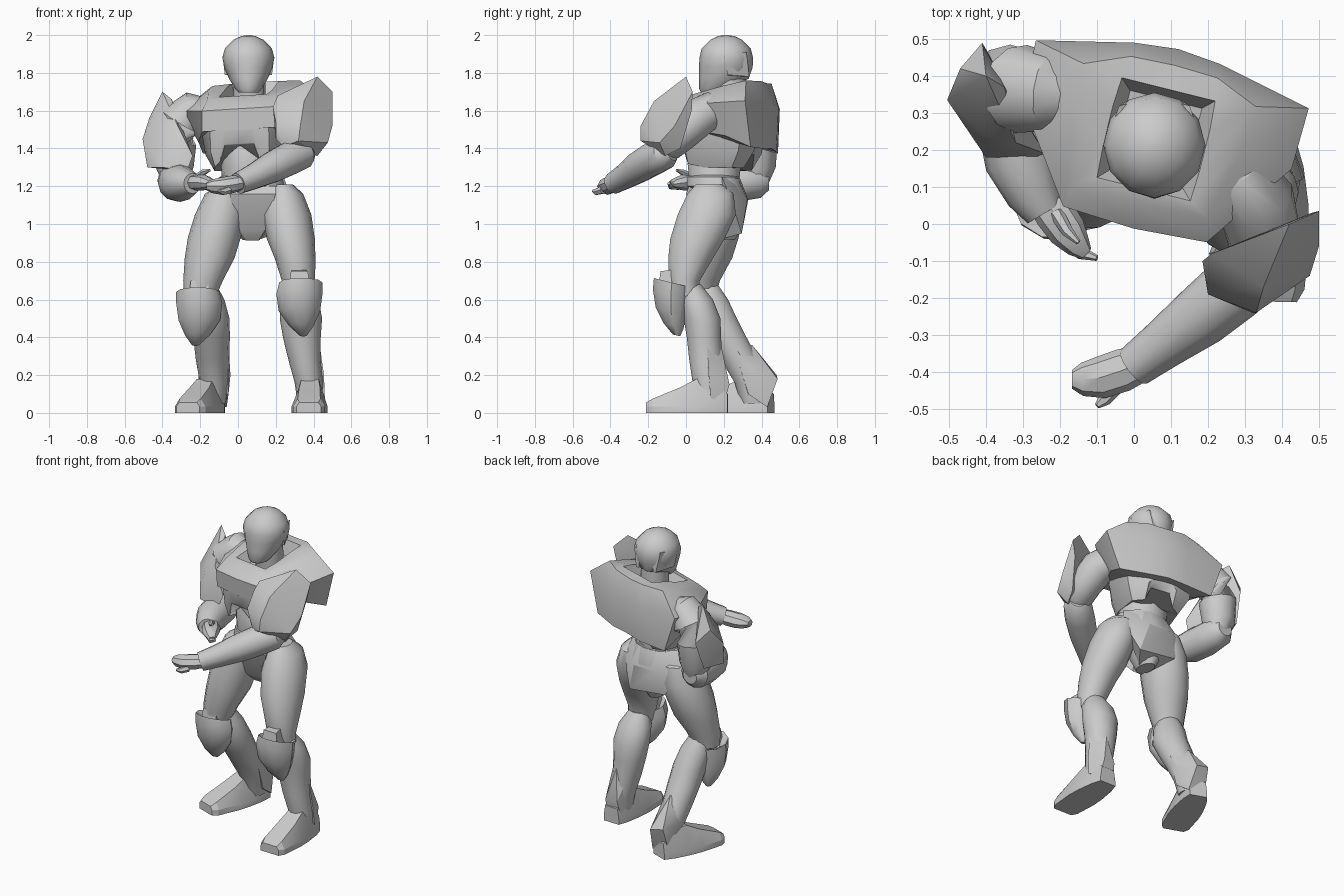
import bpy, bmesh, math
from mathutils import Vector, Matrix

grey = bpy.data.materials.new("plain_grey")
grey.diffuse_color = (0.6, 0.6, 0.6, 1)


def finish(name, bm, angle=35):
    bmesh.ops.recalc_face_normals(bm, faces=bm.faces)
    mesh = bpy.data.meshes.new(name)
    bm.to_mesh(mesh)
    bm.free()
    mesh.materials.append(grey)
    ob = bpy.data.objects.new(name, mesh)
    bpy.context.collection.objects.link(ob)
    bpy.ops.object.select_all(action='DESELECT')
    bpy.context.view_layer.objects.active = ob
    ob.select_set(True)
    bpy.ops.object.shade_smooth_by_angle(angle=math.radians(angle))
    return ob


def loft(name, rings, angle=35):
    """Skin closed rings of equal length and cap both ends."""
    bm = bmesh.new()
    vs = [[bm.verts.new(p) for p in r] for r in rings]
    n = len(rings[0])
    for a, b in zip(vs, vs[1:]):
        for i in range(n):
            j = (i + 1) % n
            bm.faces.new((a[i], a[j], b[j], b[i]))
    bm.faces.new(vs[0])
    bm.faces.new(vs[-1])
    return finish(name, bm, angle)


def stack(name, levels, n=14, angle=35, tilt=0):
    """Horizontal ellipses: (x, y, z, half width, half depth); tilt raises the front."""
    return loft(name, [[(x + w * math.cos(math.tau * i / n), y + d * math.sin(math.tau * i / n),
                         z - tilt * d * math.sin(math.tau * i / n))
                        for i in range(n)] for x, y, z, w, d in levels], angle)


def tube(name, pts, n=12, flat=1.0):
    """Round rings square to a path: (x, y, z, radius)."""
    P = [Vector(p[:3]) for p in pts]
    rings = []
    for i, p in enumerate(P):
        t = (P[min(i + 1, len(P) - 1)] - P[max(i - 1, 0)]).normalized()
        ref = Vector((0, 0, 1)) if abs(t.z) < 0.9 else Vector((0, 1, 0))
        u = t.cross(ref).normalized()
        v = u.cross(t)
        r = pts[i][3]
        rings.append([p + u * r * math.cos(math.tau * k / n) + v * r * flat * math.sin(math.tau * k / n)
                      for k in range(n)])
    return loft(name, rings)


def hull(name, pts, angle=28):
    bm = bmesh.new()
    for p in pts:
        bm.verts.new(p)
    bmesh.ops.convex_hull(bm, input=bm.verts)
    bmesh.ops.delete(bm, geom=[v for v in bm.verts if not v.link_faces], context='VERTS')
    return finish(name, bm, angle)


# Torso frame: turned about the vertical, one shoulder slightly higher
turn = Matrix.Rotation(math.radians(-14), 3, 'Z')


def body_ring(half):
    """Mirror a half outline (back centre to front centre) into a full ring."""
    full = half + [(-x, y, z) for x, y, z in half[-2:0:-1]]
    return [Vector((0.06, 0.23, 0)) + turn @ Vector((x, y, z + 0.06 * x)) for x, y, z in full]


# Chest yoke with square collar well
loft("chest_yoke", [body_ring(r) for r in (
    [(0, .1, 1.42), (.1, .1, 1.42), (.2, .08, 1.42), (.2, -.02, 1.45), (.15, -.15, 1.5), (0, -.16, 1.5)],
    [(0, .23, 1.40), (.12, .225, 1.39), (.30, .19, 1.39), (.29, .05, 1.45), (.2, -.23, 1.5), (0, -.24, 1.5)],
    [(0, .25, 1.62), (.12, .238, 1.62), (.38, .18, 1.63), (.375, .01, 1.62), (.2, -.238, 1.61), (0, -.25, 1.61)],
    [(0, .205, 1.745), (.12, .2, 1.75), (.24, .15, 1.745), (.23, .03, 1.72), (.185, -.175, 1.67), (0, -.18, 1.67)],
    [(0, .138, 1.75), (.13, .138, 1.75), (.135, .06, 1.735), (.135, -.05, 1.70), (.13, -.14, 1.68), (0, -.14, 1.68)],
    [(0, .11, 1.66), (.1, .11, 1.66), (.1, .05, 1.65), (.1, -.04, 1.63), (.1, -.11, 1.62), (0, -.11, 1.62)],
)], 42)

# Rib cage with raised notches front and back
loft("rib_cage", [body_ring(r) for r in (
    [(0, .17, 1.5), (.06, .17, 1.5), (.1, .165, 1.5), (.22, .11, 1.5), (.235, -.1, 1.5), (.16, -.22, 1.5),
     (.08, -.235, 1.5), (.075, -.235, 1.5), (0, -.235, 1.5)],
    [(0, .16, 1.41), (.06, .16, 1.41), (.09, .155, 1.38), (.2, .1, 1.38), (.215, -.1, 1.38), (.16, -.205, 1.39),
     (.1, -.225, 1.39), (.08, -.225, 1.425), (0, -.225, 1.425)],
    [(0, .12, 1.37), (.06, .12, 1.37), (.09, .1, 1.29), (.15, .05, 1.29), (.165, -.1, 1.29), (.14, -.19, 1.31),
     (.105, -.21, 1.34), (.08, -.22, 1.42), (0, -.22, 1.42)],
)], 40)

# Abdomen, pelvis
stack("abdomen", [(.05, .15, 1.45, .14, .12), (.05, .15, 1.37, .145, .135), (.055, .15, 1.32, .145, .145),
                  (.065, .15, 1.22, .15, .135)])
stack("hip_belt", [(.07, .145, 1.19, .15, .12), (.07, .145, 1.2, .175, .145), (.07, .145, 1.25, .165, .14),
                   (.07, .145, 1.26, .14, .115)])
stack("pelvis", [(.07, .19, .915, .045, .07), (.07, .19, .97, .08, .10), (.07, .185, 1.06, .13, .13),
                 (.07, .175, 1.15, .185, .15), (.07, .155, 1.24, .165, .135)])
hull("seat_plate", [(-.1, .21, 1.25), (.24, .19, 1.25), (-.15, .26, 1.14), (.285, .235, 1.14), (-.06, .3, .98),
                    (.2, .295, .95), (0, .33, 1.13), (.15, .325, 1.13), (.02, .19, .92), (.12, .19, .92),
                    (0, .28, 1.24), (.14, .275, 1.24)])
hull("crotch_plate", [(-.05, .03, 1.2), (.2, .015, 1.2), (-.045, .01, 1.16), (.2, 0, 1.16), (0, .07, .97),
                      (.145, .07, .97), (.04, .12, .912), (.11, .12, .912), (0, .2, 1.1), (.14, .2, 1.1)])

# Head, neck, ear plates
stack("neck", [(.06, .24, 1.6, .085, .08), (.06, .23, 1.8, .085, .09)])
stack("head", [(.055, .14, 1.695, .05, .06), (.055, .15, 1.715, .07, .08), (.055, .2, 1.77, .103, .132),
               (.055, .211, 1.83, .127, .142), (.055, .213, 1.88, .138, .142), (.055, .213, 1.93, .124, .13),
               (.055, .213, 1.975, .08, .085), (.055, .213, 1.994, .04, .045), (.055, .213, 2.0, .01, .01)],
      n=12, angle=40)
for s in (-1, 1):
    hull("ear_plate", [(.055 + s * w, y, z) for w, y, z in (
        (.137, .2, 1.89), (.095, .32, 1.91), (.125, .22, 1.79), (.07, .335, 1.78),
        (.05, .2, 1.88), (.05, .33, 1.88), (.05, .22, 1.78), (.05, .335, 1.78))])

# Thighs
stack("right_thigh", [(-.04, .16, 1.21, .05, .07), (-.06, .16, 1.16, .115, .135), (-.09, .155, 1.05, .138, .152),
                      (-.125, .135, .93, .14, .148), (-.15, .115, .82, .132, .133), (-.185, .085, .7, .105, .097),
                      (-.2, .08, .62, .085, .08)])
stack("left_thigh", [(.24, .12, 1.21, .05, .07), (.245, .13, 1.16, .1, .125), (.258, .11, 1.05, .13, .158),
                     (.28, .06, .92, .127, .147), (.302, .025, .82, .108, .122), (.32, -.01, .7, .088, .085),
                     (.325, 0, .62, .08, .07)])
# Lower legs
stack("right_shin", [(-.18, .1, .68, .065, .07), (-.165, .125, .6, .093, .1), (-.145, .16, .5, .1, .112),
                     (-.14, .215, .4, .097, .108), (-.135, .285, .28, .088, .102), (-.125, .35, .16, .077, .095),
                     (-.125, .36, .05, .06, .07)])
stack("left_shin", [(.32, .02, .68, .06, .06), (.327, .055, .6, .1, .09), (.333, .085, .5, .112, .1),
                    (.338, .095, .4, .1, .093), (.352, .105, .28, .085, .09), (.375, .12, .16, .075, .087),
                    (.38, .13, .05, .065, .07)])
# Heel guards wrapping the ankles
hull("right_heel_guard", [(-.2, .25, .36), (-.05, .25, .36), (-.13, .35, .36), (-.21, .36, .2), (-.04, .36, .2),
                          (-.17, .48, .2), (-.08, .485, .18), (-.18, .43, .03), (-.06, .43, .03),
                          (-.2, .33, .1), (-.05, .33, .1), (-.13, .26, .3)])
hull("left_heel_guard", [(.29, .11, .38), (.43, .11, .38), (.37, .19, .34), (.3, .12, .18), (.455, .12, .2),
                         (.34, .225, .15), (.42, .23, .15), (.33, .2, .05), (.43, .2, .05), (.46, .13, .08)])


# Feet: trapezoid sections from toe to heel
def foot(name, toe, heel):
    toe, heel = Vector(toe), Vector(heel)
    side = Vector(((heel - toe).y, -(heel - toe).x, 0)).normalized()
    rings = []
    for t, lo, hi, h in ((0, .065, .05, .055), (.08, .085, .06, .075), (.42, .095, .055, .135),
                         (.62, .09, .045, .18), (.85, .075, .05, .16), (1, .055, .045, .1)):
        c = toe.lerp(heel, t)
        rings.append([c - side * lo, c + side * lo, c + side * lo + Vector((0, 0, .035)),
                      c + side * hi + Vector((0, 0, h)), c - side * hi + Vector((0, 0, h)),
                      c - side * lo + Vector((0, 0, .035))])
    loft(name, rings, 20)


foot("right_foot", (-.265, .045, 0), (-.12, .45, 0))
foot("left_foot", (.375, -.21, 0), (.385, .22, 0))


# Knee guards: cupped shells, flaring to the outer side (s)
def knee(name, x, y, z, s):
    stack(name, [(x + s * .02, y + .03, z - .3, .02, .02), (x + s * .01, y + .015, z - .25, .065, .055),
                 (x, y, z - .17, .11, .085), (x, y, z - .08, .122, .1),
                 (x + s * .008, y + .005, z - .02, .115, .1), (x, y + .005, z - .035, .095, .08),
                 (x, y, z - .06, .07, .05)], n=10, angle=40, tilt=.25)
    hull(name + "_cap", [(x + a, y + b, z + c) for a, b, c in (
        (-.06, -.07, -.08), (.06, -.07, -.08), (-.045, -.055, .04), (.045, -.055, .04),
        (-.06, .04, -.08), (.06, .04, -.08), (-.03, .03, .05), (.03, .03, .05))])


knee("right_knee_guard", -.205, .055, .66, -1)
knee("left_knee_guard", .325, -.08, .71, 1)

# Left arm, reaching forward
tube("left_upper_arm", [(.23, .17, 1.62, .06), (.27, .14, 1.61, .095), (.33, .06, 1.56, .107), (.35, -.03, 1.48, .1),
                        (.35, -.1, 1.41, .085), (.34, -.13, 1.38, .05)])
tube("left_forearm", [(.37, -.07, 1.385, .05), (.34, -.11, 1.375, .085), (.27, -.175, 1.345, .09),
                      (.18, -.25, 1.3, .084), (.08, -.325, 1.25, .068), (.0, -.385, 1.215, .058)])
tube("left_hand", [(.02, -.375, 1.22, .05), (-.03, -.395, 1.21, .058), (-.09, -.415, 1.2, .057),
                   (-.14, -.42, 1.2, .045), (-.168, -.42, 1.2, .025)], 8, .8)
# Right arm, folded in front of the waist
tube("right_upper_arm", [(-.17, .35, 1.6, .07), (-.23, .355, 1.6, .105), (-.305, .365, 1.54, .12),
                         (-.335, .37, 1.43, .115), (-.335, .375, 1.3, .1), (-.33, .37, 1.2, .06)])
tube("right_forearm", [(-.335, .44, 1.23, .05), (-.335, .39, 1.23, .092), (-.325, .28, 1.22, .1),
                       (-.305, .17, 1.215, .098), (-.27, .08, 1.215, .075), (-.24, .03, 1.215, .055)])
tube("right_hand", [(-.25, .07, 1.22, .045), (-.215, .03, 1.22, .055), (-.18, -.02, 1.22, .052),
                    (-.15, -.06, 1.215, .035), (-.13, -.08, 1.21, .02)], 8, .8)
# Fingers and thumbs
for name, path in (
        ("left_finger", [(-.05, -.44, 1.18, .022), (-.08, -.475, 1.17, .018), (-.1, -.492, 1.175, .008)]),
        ("right_finger", [(-.17, -.04, 1.2, .022), (-.14, -.08, 1.2, .018), (-.1, -.092, 1.215, .008)]),
        ("right_thumb", [(-.21, .03, 1.25, .02), (-.18, -.02, 1.275, .016), (-.15, -.05, 1.285, .007)])):
    tube(name, path, 6)

# Shoulder guards
hull("left_shoulder_guard", [(.42, 0, 1.78), (.5, .035, 1.70), (.5, -.06, 1.52), (.475, -.14, 1.43),
                             (.33, -.24, 1.52), (.32, -.24, 1.44), (.2, -.19, 1.54), (.185, -.1, 1.62),
                             (.21, -.08, 1.68), (.45, -.03, 1.40), (.42, -.11, 1.36), (.24, -.19, 1.41),
                             (.35, -.17, 1.65), (.48, .03, 1.6), (.2, -.16, 1.45)])
hull("right_shoulder_guard", [(-.4, .4, 1.7), (-.35, .37, 1.66), (-.47, .42, 1.56), (-.41, .49, 1.48),
                              (-.505, .335, 1.45), (-.48, .3, 1.3), (-.4, .18, 1.3), (-.27, .18, 1.28),
                              (-.24, .19, 1.36), (-.32, .22, 1.52), (-.43, .43, 1.3), (-.4, .24, 1.5)])
